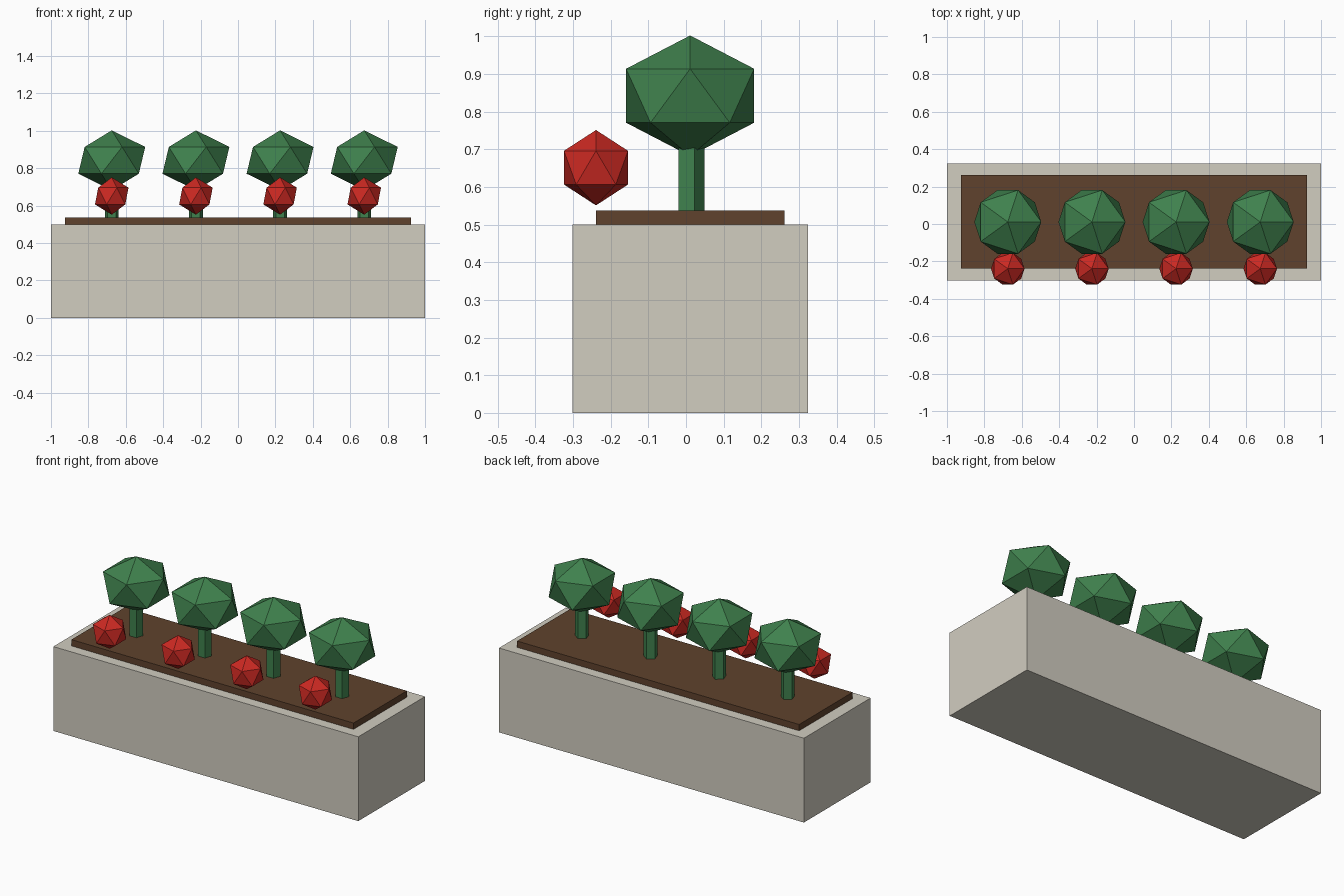
import bpy

if "Cube" in bpy.data.objects:
    bpy.data.objects.remove(bpy.data.objects["Cube"])

CY = 0.011  # planter centre line in y


def material(name, rgb):
    m = bpy.data.materials.new(name)
    m.diffuse_color = (*rgb, 1)
    m.use_nodes = True
    m.node_tree.nodes["Principled BSDF"].inputs["Base Color"].default_value = m.diffuse_color
    return m


stone = material("stone", (0.64, 0.61, 0.53))
earth = material("earth", (0.115, 0.055, 0.026))
green = material("leaf_green", (0.05, 0.22, 0.075))
red = material("flower_red", (0.6, 0.022, 0.016))


def finish(name, mat):
    ob = bpy.context.object
    ob.name = name
    ob.data.materials.append(mat)
    return ob


def box(name, size, z0, mat):
    bpy.ops.mesh.primitive_cube_add(size=1, location=(0, CY, z0 + size[2] / 2))
    ob = finish(name, mat)
    ob.scale = size
    return ob


def ball(name, radius, squash, loc, mat):
    bpy.ops.mesh.primitive_ico_sphere_add(subdivisions=1, radius=radius, location=loc)
    ob = finish(name, mat)
    ob.scale.z = squash
    return ob


# Planter body and raised soil bed
box("planter_box", (2.0, 0.625, 0.5), 0.0, stone)
box("soil", (1.85, 0.5, 0.0375), 0.5, earth)

# Row of small bushes, each with a flower in front
for i in range(4):
    x = -0.675 + 0.45 * i
    # five-sided stem
    bpy.ops.mesh.primitive_cylinder_add(vertices=5, radius=0.0385, depth=0.22,
                                        location=(x, CY, 0.61))
    finish(f"stem_{i + 1}", green)
    # squashed faceted crown
    ball(f"crown_{i + 1}", 0.2, 0.8, (x, CY, 0.842), green)
    # round red flower
    ball(f"flower_{i + 1}", 0.1, 1.0, (x, CY - 0.25, 0.651), red)
